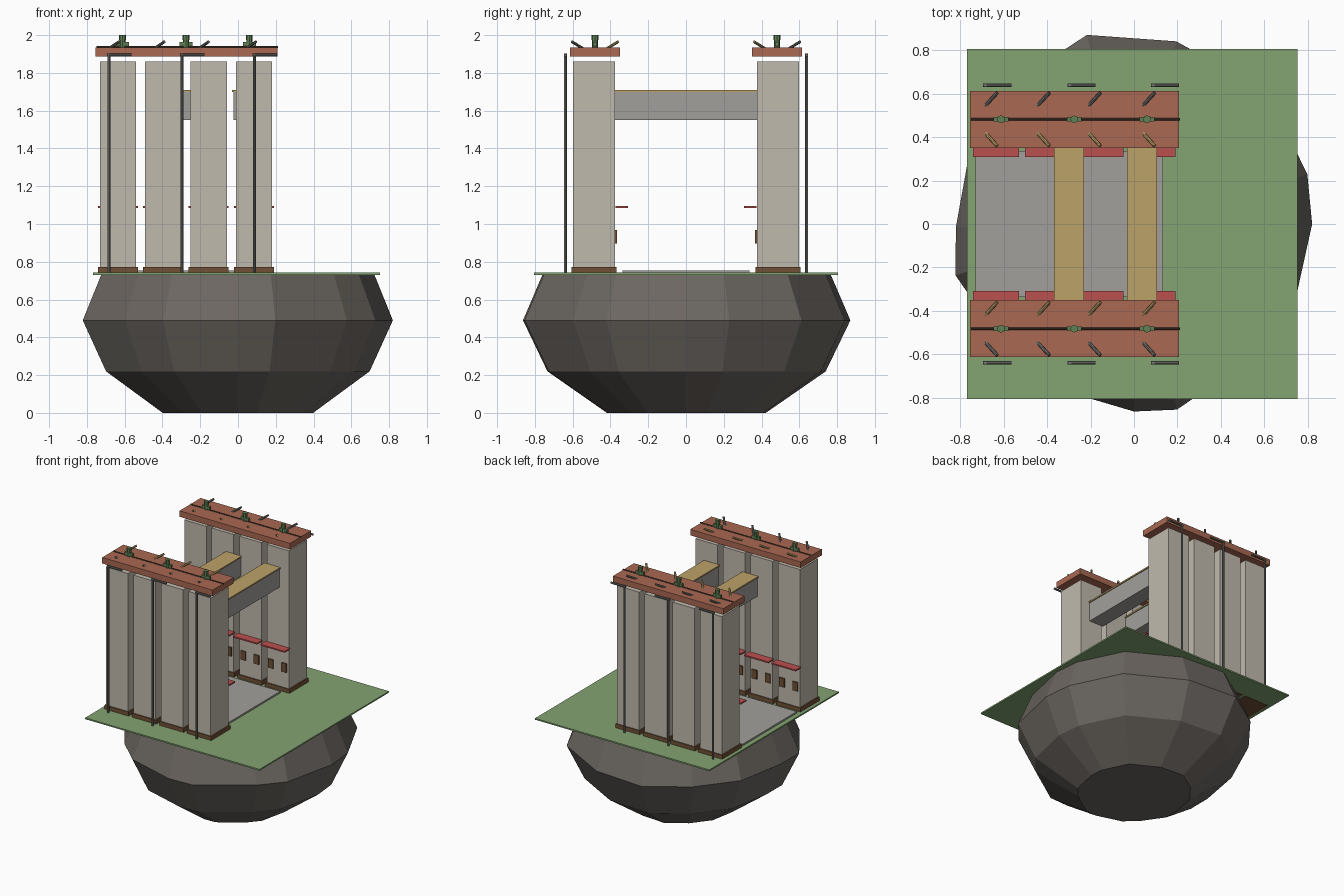
import bpy, bmesh, math
from mathutils import Vector

if "Cube" in bpy.data.objects:
    bpy.data.objects.remove(bpy.data.objects["Cube"])


def mat(name, r, g, b):
    m = bpy.data.materials.new(name)
    m.diffuse_color = (r, g, b, 1)
    m.use_nodes = True
    m.node_tree.nodes["Principled BSDF"].inputs["Base Color"].default_value = m.diffuse_color
    return m


ROCK = mat("rock", .15, .135, .12)
GRASS = mat("grass", .23, .37, .17)
WALL = mat("wall", .53, .49, .42)
ROOF = mat("roof", .40, .14, .085)
BROWN = mat("brown", .16, .08, .035)
TAN = mat("tan", .50, .36, .14)
RED = mat("red", .50, .08, .08)
STONE = mat("stone", .36, .35, .33)
METAL = mat("metal", .17, .17, .16)
DARK = mat("dark", .08, .05, .03)
GREEN = mat("green", .12, .22, .09)


def finish(name, bm, material):
    me = bpy.data.meshes.new(name)
    bmesh.ops.recalc_face_normals(bm, faces=bm.faces)
    bm.to_mesh(me)
    bm.free()
    me.materials.append(material)
    ob = bpy.data.objects.new(name, me)
    bpy.context.collection.objects.link(ob)
    return ob


def box(name, x0, x1, y0, y1, z0, z1, material):
    bm = bmesh.new()
    bmesh.ops.create_cube(bm, size=1)
    lo = Vector((x0, min(y0, y1), z0))
    hi = Vector((x1, max(y0, y1), z1))
    for v in bm.verts:
        v.co = Vector(((hi[i] if v.co[i] > 0 else lo[i]) for i in range(3)))
    return finish(name, bm, material)


def rod(name, a, b, r, material, sides=8):
    a, b = Vector(a), Vector(b)
    bm = bmesh.new()
    bmesh.ops.create_cone(bm, cap_ends=True, segments=sides, radius1=r,
                          radius2=r, depth=(b - a).length)
    ob = finish(name, bm, material)
    ob.location = (a + b) / 2
    ob.rotation_mode = 'QUATERNION'
    ob.rotation_quaternion = (b - a).to_track_quat('Z', 'Y')
    return ob


# floating rock: uneven 15-sided rings
angles = (0, 16, 45, 77, 104, 128, 153, 181, 196, 223, 242, 270, 283, 314, 330)
radii = (.82, .83, .865, .863, .897, .85, .84, .82, .855, .82, .845, .863, .877, .83, .84)
levels = ((0, .485), (.22, .85), (.49, 1), (.733, .88))
bm = bmesh.new()
rings = []
for z, s in levels:
    rings.append([bm.verts.new((r * s * math.cos(math.radians(a)),
                                r * s * math.sin(math.radians(a)), z))
                  for a, r in zip(angles, radii)])
n = len(angles)
for lo, hi in zip(rings, rings[1:]):
    for i in range(n):
        bm.faces.new((lo[i], lo[(i + 1) % n], hi[(i + 1) % n], hi[i]))
bm.faces.new(rings[0])
bm.faces.new(rings[-1])
finish("floating_rock", bm, ROCK)

# ground and street
box("grass_plate", -.768, .752, -.806, .806, .731, .742, GRASS)
box("street_slab", -.73, .133, -.337, .337, .740, .755, STONE)

columns = (-.635, -.396, -.155, .085)

for side, s in (("front", -1), ("back", 1)):
    for i, x in enumerate(columns):
        tag = f"{side}_{i + 1}"
        # tower block with plinth, awning and windows
        box("tower_" + tag, x - .096, x + .096, s * .375, s * .598, .742, 1.86, WALL)
        box("plinth_" + tag, x - .106, x + .106, s * .367, s * .606, .729, .773, BROWN)
        box("awning_" + tag, x - .106, x + .106, s * .308, s * .374, 1.085, 1.096, RED)
        for k in (-1, 1):
            wx = x + k * .058
            box("window_" + tag, wx - .022, wx + .022, s * .365, s * .378, .897, .967, BROWN)

    # flat roof and ridge cable
    box("roof_" + side, -.755, .208, s * .35, s * .613, 1.888, 1.935, ROOF)
    rod("ridge_cable_" + side, (-.75, s * .482, 1.937), (.212, s * .482, 1.937), .005, DARK)

    # slanted roof poles in V pairs
    for x in (-.685, -.445, -.21, .04):
        for k in (-1, 1):
            rod("roof_pole_" + side, (x, s * .482 + k * .062, 1.928),
                (x + .055, s * .482 + k * .122, 1.965), .008, TAN if k * s < 0 else METAL)

    # roof planters
    for x in (-.612, -.275, .06):
        y = s * .482
        rod("planter_pot_" + side, (x, y, 1.93), (x, y, 1.975), .016, GREEN)
        box("planter_arms_" + side, x - .034, x + .034, y - .01, y + .01, 1.943, 1.963, GREEN)
        rod("planter_top_" + side, (x, y, 1.975), (x, y, 2.0), .018, GREEN)

    # drain pipes with a top elbow
    for x in (-.684, -.296, .088):
        rod("drain_pipe_" + side, (x, s * .639, .74), (x, s * .639, 1.902), .008, METAL)
        rod("pipe_elbow_" + side, (x - .01, s * .639, 1.894), (x + .119, s * .639, 1.894), .008, METAL)

# bridges between the two rows
for i, x in enumerate((-.299, .037)):
    box(f"bridge_body_{i + 1}", x - .062, x + .062, -.376, .376, 1.55, 1.698, STONE)
    box(f"bridge_deck_{i + 1}", x - .069, x + .069, -.376, .376, 1.698, 1.709, TAN)
